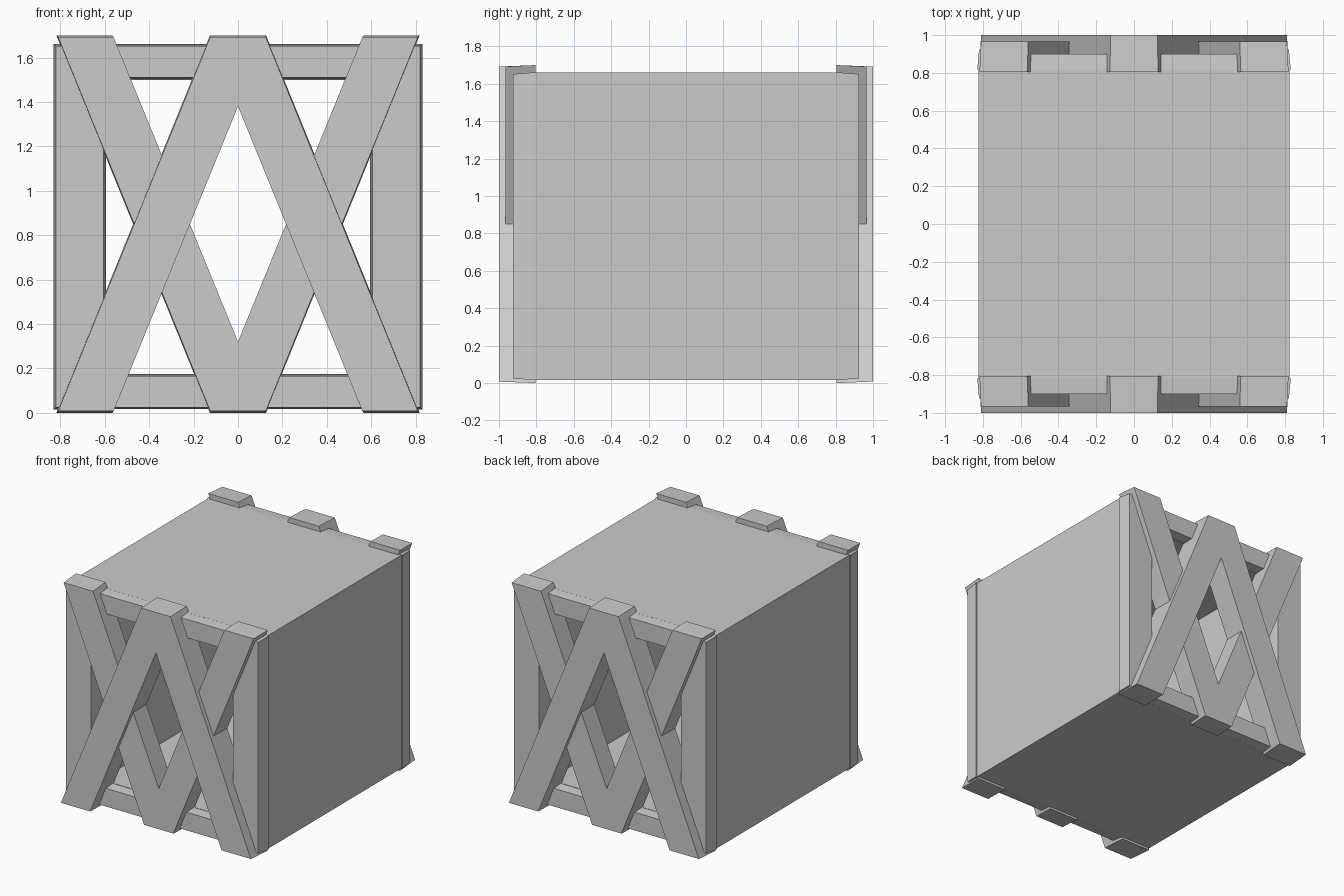
import bpy, bmesh

if "Cube" in bpy.data.objects:
    bpy.data.objects.remove(bpy.data.objects["Cube"])


def prism(name, outline, y_front, y_back, grow=(0.0, 0.0), mirror=(False, True)):
    """Extrude an x-z outline along y; the back end grows by the given amounts."""
    xs = [p[0] for p in outline]
    zs = [p[1] for p in outline]
    cx, cz = (min(xs) + max(xs)) / 2, (min(zs) + max(zs)) / 2
    sx = 1 + grow[0] / ((max(xs) - min(xs)) / 2)
    sz = 1 + grow[1] / ((max(zs) - min(zs)) / 2)
    bm = bmesh.new()
    front = [bm.verts.new((x, y_front, z)) for x, z in outline]
    back = [bm.verts.new((cx + (x - cx) * sx, y_back, cz + (z - cz) * sz))
            for x, z in outline]
    bm.faces.new(front)
    bm.faces.new(back[::-1])
    n = len(outline)
    for i in range(n):
        j = (i + 1) % n
        bm.faces.new((front[i], back[i], back[j], front[j]))
    bmesh.ops.recalc_face_normals(bm, faces=bm.faces)
    me = bpy.data.meshes.new(name)
    bm.to_mesh(me)
    bm.free()
    ob = bpy.data.objects.new(name, me)
    bpy.context.collection.objects.link(ob)
    if any(mirror):
        mod = ob.modifiers.new("Mirror", 'MIRROR')
        mod.use_axis = (mirror[0], mirror[1], False)
        mod.use_mirror_merge = False
    return ob


def rect(x0, x1, z0, z1):
    return [(x0, z0), (x1, z0), (x1, z1), (x0, z1)]


# Long walls, floor and roof of the open-ended box
prism("side_wall", rect(0.595, 0.822, 0.017, 1.66), -0.82, 0.82, mirror=(True, False))
prism("floor", rect(-0.6, 0.6, 0.017, 0.175), -0.82, 0.82, mirror=(False, False))
prism("roof", rect(-0.6, 0.6, 1.50, 1.66), -0.82, 0.82, mirror=(False, False))

# End frames, tapering slightly outward
prism("end_post", rect(0.605, 0.82, 0.025, 1.652), -0.925, -0.815,
      (0.01, 0.009), (True, True))
for name, z0, z1 in (("bottom_rail", 0.025, 0.165), ("top_rail", 1.51, 1.652)):
    prism(name, rect(-0.61, 0.61, z0, z1), -0.9, -0.815, (0.0, 0.008))

# Crossed planks: outer inverted V over an inner V
brace = [(-0.81, 0.008), (-0.56, 0.008), (0, 1.38), (0.56, 0.008),
         (0.81, 0.008), (0.125, 1.692), (-0.125, 1.692)]
prism("outer_brace", brace, -1.0, -0.805, (0.008, 0.008))
prism("inner_brace", [(x, 1.7 - z) for x, z in brace], -0.966, -0.805, (0.008, 0.008))
